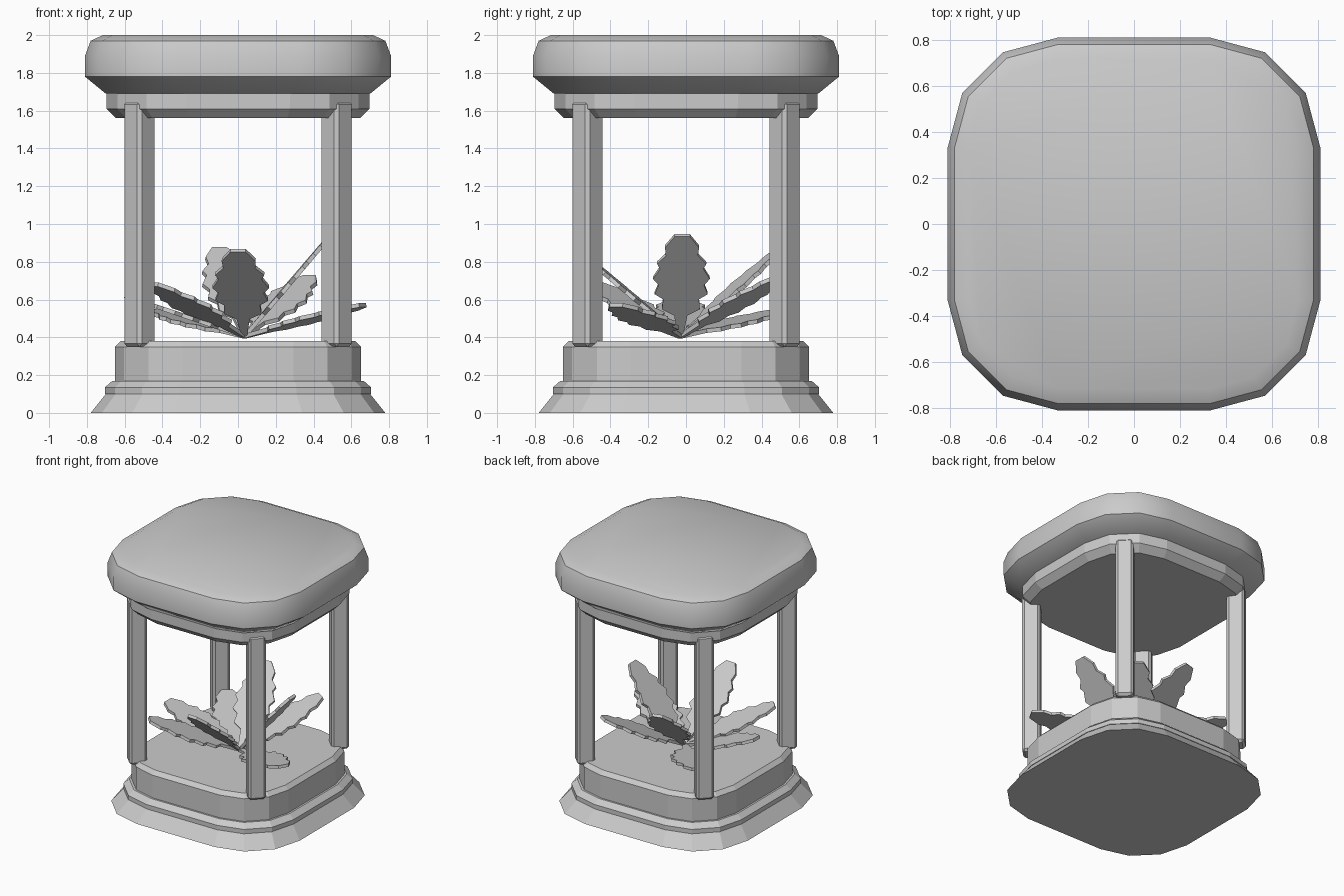
import bpy, bmesh, math
from mathutils import Vector, Matrix

if "Cube" in bpy.data.objects:
    bpy.data.objects.remove(bpy.data.objects["Cube"])


def finish(bm, name, smooth=None):
    bmesh.ops.recalc_face_normals(bm, faces=bm.faces)
    me = bpy.data.meshes.new(name)
    bm.to_mesh(me)
    bm.free()
    ob = bpy.data.objects.new(name, me)
    bpy.context.collection.objects.link(ob)
    if smooth:
        bpy.ops.object.select_all(action='DESELECT')
        ob.select_set(True)
        bpy.context.view_layer.objects.active = ob
        bpy.ops.object.shade_smooth_by_angle(angle=math.radians(smooth))
    return ob


def rounded_square(half, centre):
    # 16-sided outline: three segments on every corner
    r = half - centre
    pts = []
    for k in range(4):
        a0 = k * math.pi / 2
        rot = Matrix.Rotation(a0, 2)
        for i in range(4):
            a = math.radians(30 * i)
            pts.append(rot @ Vector((centre + r * math.cos(a), centre + r * math.sin(a))))
    return pts


def loft(name, profile, smooth=None):
    # profile rows: half width, corner centre, height
    bm = bmesh.new()
    rings = [[bm.verts.new((p.x, p.y, z)) for p in rounded_square(h, c)]
             for h, c, z in profile]
    for lo, hi in zip(rings, rings[1:]):
        for i in range(16):
            j = (i + 1) % 16
            bm.faces.new((lo[i], lo[j], hi[j], hi[i]))
    bm.faces.new(rings[0])
    bm.faces.new(rings[-1])
    return finish(bm, name, smooth)


# Stepped base, upper ring and rounded lid
loft("base", [(.78, .34, 0), (.70, .31, .10), (.705, .31, .10), (.705, .31, .135),
              (.665, .30, .17), (.65, .295, .17), (.65, .295, .35), (.62, .295, .38)])
loft("upper_ring", [(.645, .26, 1.56), (.695, .275, 1.61), (.695, .275, 1.70)])
loft("lid", [(.70, .30, 1.69), (.81, .33, 1.78), (.81, .33, 1.89),
             (.78, .33, 1.97), (.715, .33, 2.0)], 40)

# Four diagonal posts with chamfered edges
for k, name in enumerate(("back_right", "back_left", "front_left", "front_right")):
    bm = bmesh.new()
    bmesh.ops.create_cube(bm, size=1)
    bmesh.ops.scale(bm, vec=(.13, .13, 1.30), verts=bm.verts)
    bmesh.ops.bevel(bm, geom=bm.edges[:], offset=.018, segments=1, affect='EDGES')
    bmesh.ops.translate(bm, vec=(.738, 0, 1.0), verts=bm.verts)
    bmesh.ops.rotate(bm, cent=(0, 0, 0), verts=bm.verts,
                     matrix=Matrix.Rotation(math.radians(45 + 90 * k), 3, 'Z'))
    finish(bm, name + "_post")

# Serrated leaves fanning out from one root
ROOT = Vector((.035, -.03, .405))
HALF = [(0, .012), (.22, .035), (.28, .10), (.38, .095), (.43, .14), (.52, .12),
        (.58, .15), (.68, .115), (.73, .13), (.81, .085), (.89, .09), (1, .04)]
TIPS = [(0, -.57, .86), (-.10, .50, .87), (.49, -.02, .94), (.38, .50, .72),
        (.66, -.37, .57), (-.45, -.47, .68), (-.45, .50, .54), (-.60, -.03, .62)]


def leaf(name, tip, t=.011):
    d = Vector(tip) - ROOT
    side = Vector((0, 0, 1)).cross(d).normalized()
    n = d.cross(side).normalized() * t
    mid = [ROOT + d * s for s, _ in HALF]
    bm = bmesh.new()
    rows = []
    for p, (_, w) in zip(mid, HALF):
        rows.append([bm.verts.new(p + side * a * w + n * b)
                     for a, b in ((-1, -1), (1, -1), (1, 1), (-1, 1))])
    for lo, hi in zip(rows, rows[1:]):
        for i in range(4):
            j = (i + 1) % 4
            bm.faces.new((lo[i], lo[j], hi[j], hi[i]))
    bm.faces.new(rows[0])
    bm.faces.new(rows[-1])
    finish(bm, name)


for i, tip in enumerate(TIPS):
    leaf("leaf_%d" % (i + 1), tip)
